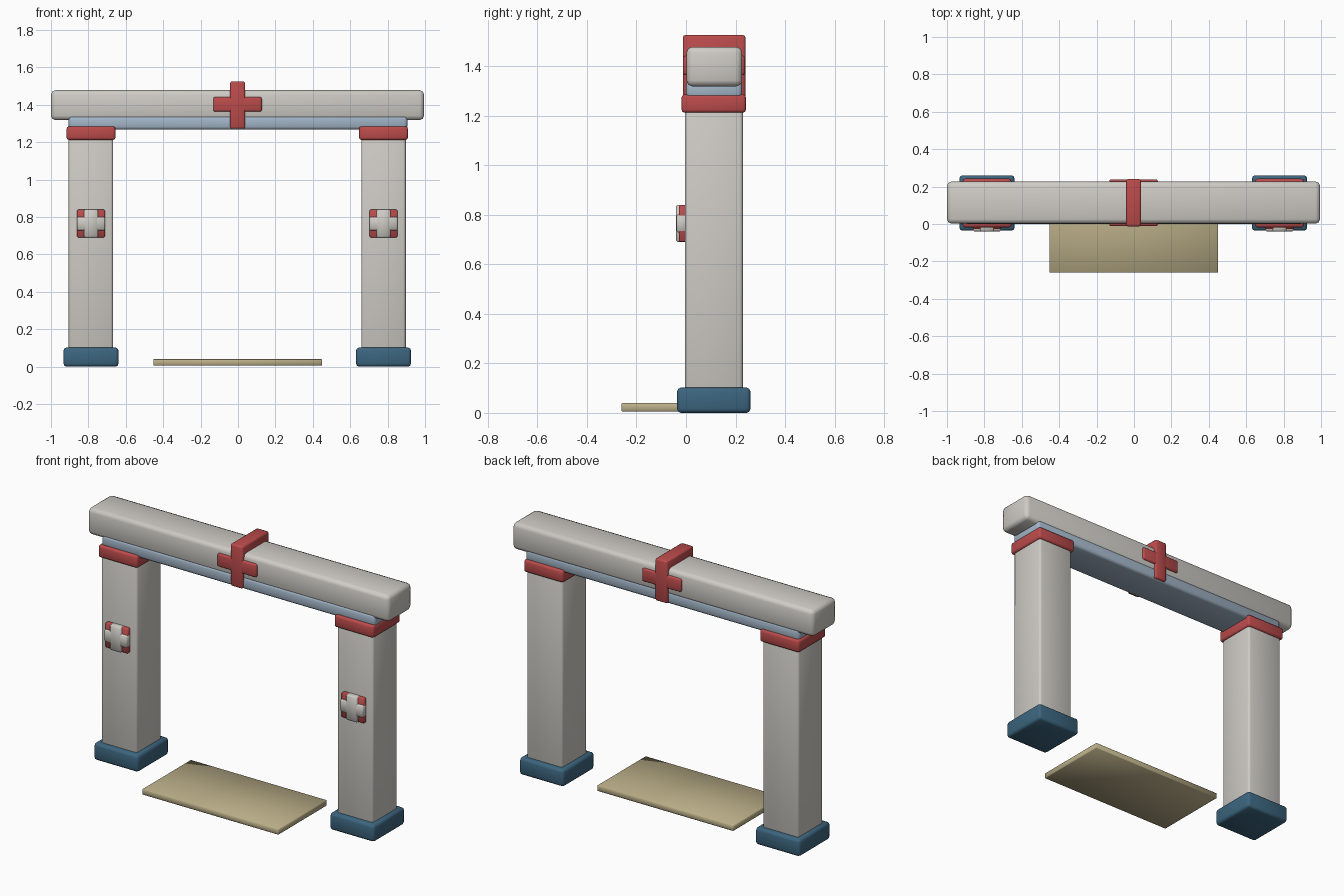
import bpy, math

if "Cube" in bpy.data.objects:
    bpy.data.objects.remove(bpy.data.objects["Cube"])


def material(name, rgb):
    m = bpy.data.materials.new(name)
    m.diffuse_color = (*rgb, 1)
    m.use_nodes = True
    m.node_tree.nodes["Principled BSDF"].inputs["Base Color"].default_value = m.diffuse_color
    return m


STONE = material("pale_stone", (0.62, 0.60, 0.56))
RED = material("red_paint", (0.50, 0.07, 0.07))
NAVY = material("dark_blue", (0.045, 0.13, 0.21))
SKY = material("light_blue", (0.36, 0.46, 0.57))
TAN = material("tan_stone", (0.50, 0.43, 0.25))


def block(name, x, y, z, mat, bevel=0.0, segments=2):
    """Bevelled box spanning the given (min, max) ranges."""
    spans = (x, y, z)
    bpy.ops.mesh.primitive_cube_add(size=1, location=[(a + b) / 2 for a, b in spans])
    ob = bpy.context.object
    ob.name = name
    ob.scale = [b - a for a, b in spans]
    bpy.ops.object.transform_apply(location=False, rotation=False, scale=True)
    ob.data.materials.append(mat)
    if bevel:
        mod = ob.modifiers.new("rounded_edges", 'BEVEL')
        mod.width = bevel
        mod.segments = segments
        bpy.ops.object.modifier_apply(modifier=mod.name)
        bpy.ops.object.shade_smooth_by_angle(angle=math.radians(50))
    return ob


def around(centre, half):
    return (centre - half, centre + half)


# Pillars with foot, capital and front badge
for side, cx in (("left", -0.786), ("right", 0.778)):
    block(side + "_foot", around(cx, 0.147), (-0.036, 0.26), (0.0, 0.102), NAVY, 0.016)
    block(side + "_pillar", around(cx, 0.119), (-0.005, 0.23), (0.01, 1.25), STONE, 0.014)
    block(side + "_capital", around(cx, 0.13), (-0.018, 0.242), (1.212, 1.285), RED, 0.012)
    # Badge: red square with a raised pale cross
    block(side + "_badge_plate", around(cx, 0.074), (-0.028, 0.01), around(0.765, 0.074), RED, 0.004, 1)
    block(side + "_badge_upright", around(cx, 0.037), (-0.04, 0.01), around(0.765, 0.075), STONE, 0.006, 1)
    block(side + "_badge_bar", around(cx, 0.075), (-0.039, 0.01), around(0.765, 0.036), STONE, 0.006, 1)

# Lintel strip and top beam
block("lintel_strip", (-0.905, 0.905), (0.0, 0.226), (1.267, 1.34), SKY, 0.016)
block("top_beam", (-1.0, 0.995), (0.002, 0.227), (1.318, 1.478), STONE, 0.024)

# Cross wrapping the beam, visible on both faces
block("cross_upright", (-0.042, 0.038), (-0.013, 0.24), (1.272, 1.525), RED, 0.010)
block("cross_bar", (-0.132, 0.127), (-0.012, 0.239), (1.363, 1.442), RED, 0.010)

# Threshold slab
block("threshold_slab", (-0.453, 0.45), (-0.26, 0.2), (0.006, 0.04), TAN, 0.003, 1)
